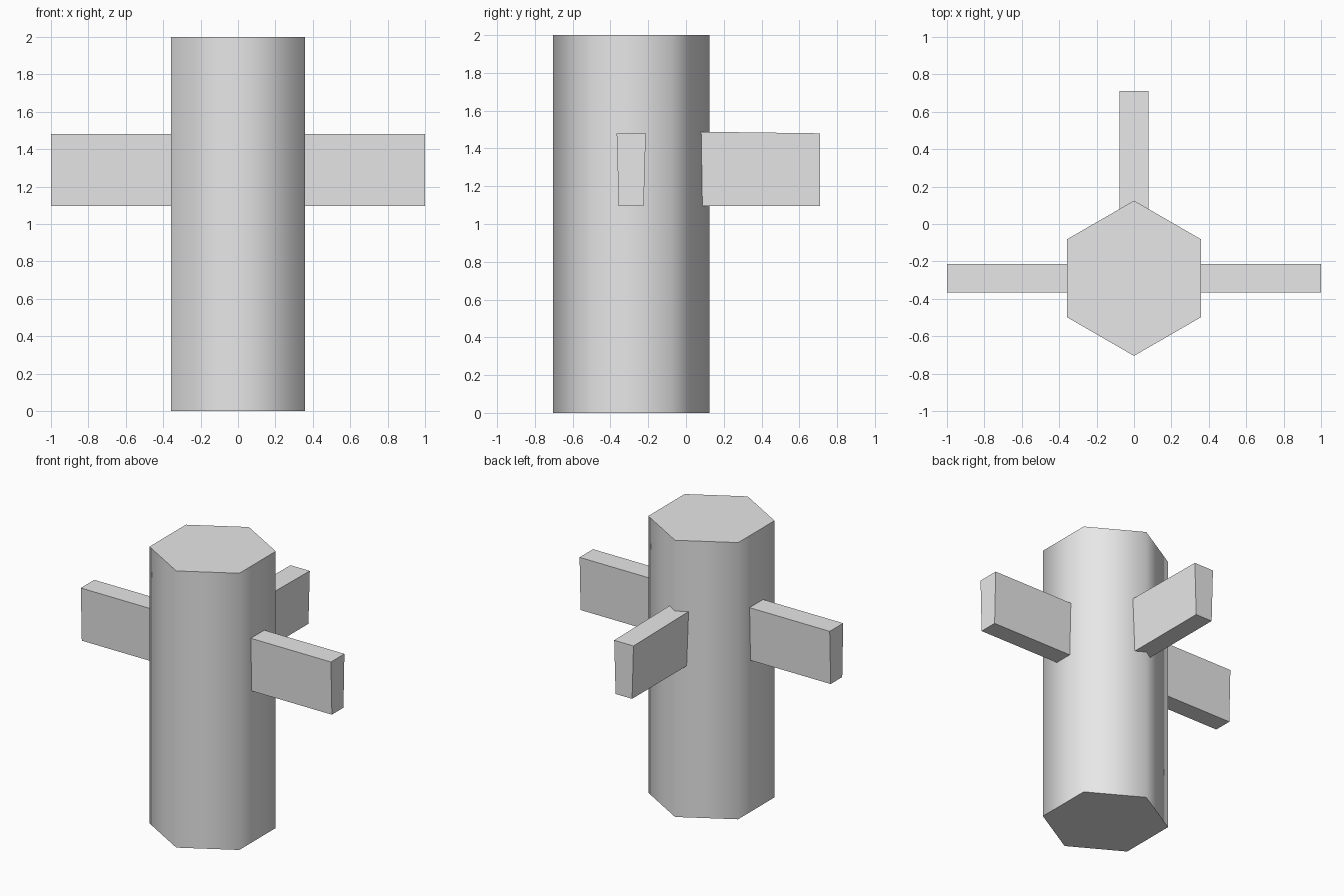
import bpy, bmesh, math
from mathutils import Matrix, Vector

cube = bpy.data.objects.get("Cube")
if cube:
    bpy.data.objects.remove(cube, do_unlink=True)

grey = bpy.data.materials.new("plain_grey")
grey.use_nodes = True
grey.diffuse_color = (0.8, 0.8, 0.8, 1)
grey.node_tree.nodes["Principled BSDF"].inputs["Base Color"].default_value = (0.8, 0.8, 0.8, 1)

HUB = Vector((0, -0.29, 0))


def add_object(name, bm):
    mesh = bpy.data.meshes.new(name)
    bmesh.ops.recalc_face_normals(bm, faces=bm.faces)
    bm.to_mesh(mesh)
    bm.free()
    mesh.materials.append(grey)
    obj = bpy.data.objects.new(name, mesh)
    bpy.context.collection.objects.link(obj)
    return obj


# Hexagonal post: smooth sides with flat, sharp-edged caps
bm = bmesh.new()
bmesh.ops.create_cone(bm, cap_ends=True, segments=6, radius1=0.415, radius2=0.415, depth=2,
                      matrix=Matrix.Translation(HUB + Vector((0, 0, 1))))
for face in bm.faces:
    face.smooth = abs(face.normal.z) < 0.5
for edge in bm.edges:
    edge.smooth = abs(edge.verts[0].co.z - edge.verts[1].co.z) > 1
add_object("post", bm)


# Arms: bars narrower at the bottom, reaching out from the post
def add_arm(name, angle, reach, root_top):
    bm = bmesh.new()
    bmesh.ops.create_cube(bm, size=1)
    for v in bm.verts:
        outer, upper = v.co.x > 0, v.co.z > 0
        side = math.copysign(0.077 if upper else 0.066, v.co.y)
        top = 1.48 if outer else root_top
        v.co = (reach if outer else 0.25, side, top if upper else 1.095)
    bm.transform(Matrix.Translation(HUB) @ Matrix.Rotation(math.radians(angle), 4, "Z"))
    add_object(name, bm)


add_arm("left_arm", 0, 1.0, 1.48)
add_arm("right_arm", 180, 1.0, 1.48)
add_arm("back_arm", 90, 1.0, 1.49)
